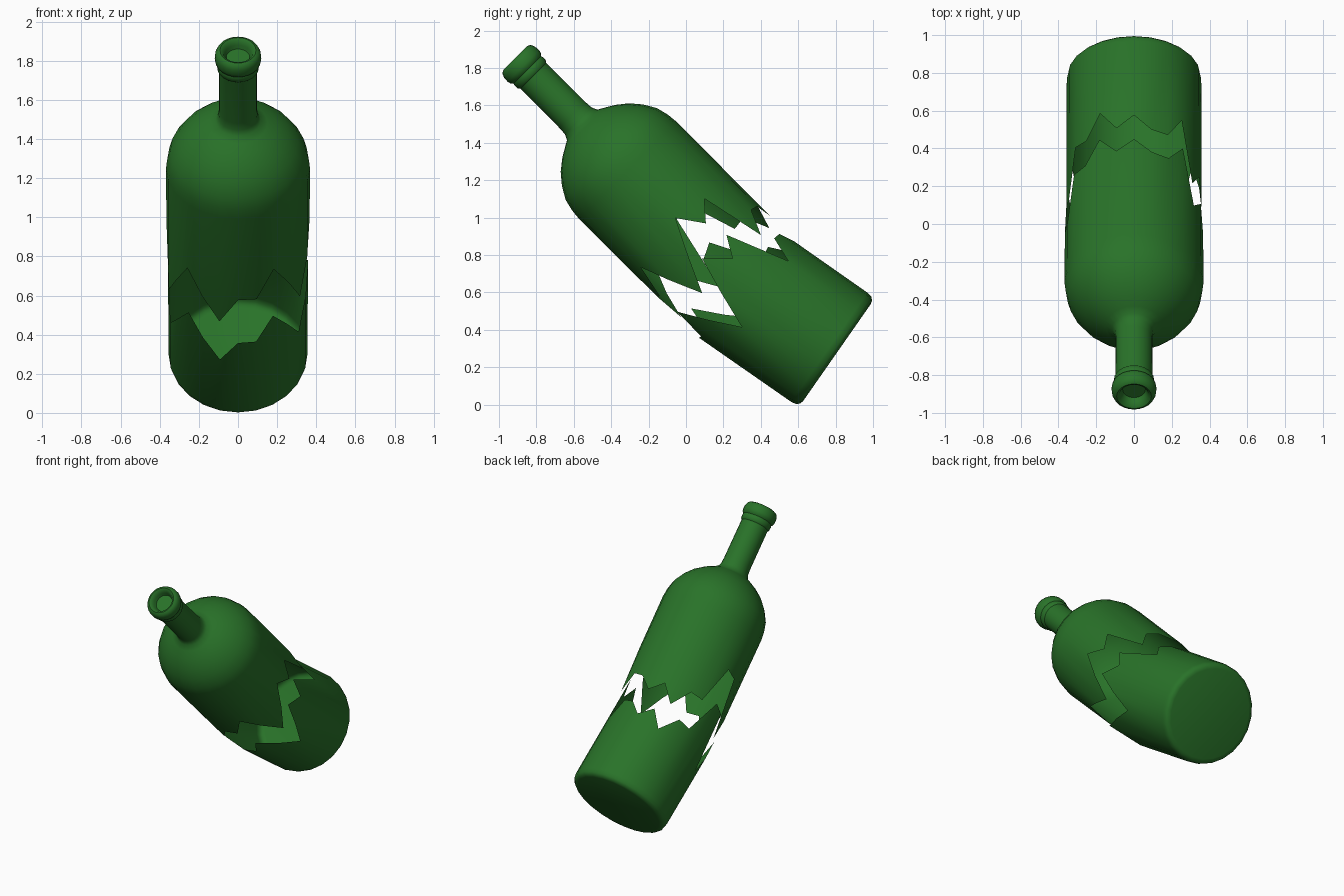
import bpy, bmesh
from math import cos, sin, radians, tau
from mathutils import Matrix

if "Cube" in bpy.data.objects:
    bpy.data.objects.remove(bpy.data.objects["Cube"])

SEG = 24
# height of the break line along the bottle, every 15 degrees from +x
CRACK = [.88, .745, .845, .493, .625, .615, .53, .607, .487, .625, .615, .897,
         .87, .455, .61, .775, .63, .485, .65, .645, .825, .67, .495, .69]

glass = bpy.data.materials.new("green_glass")
glass.diffuse_color = (0.022, 0.17, 0.022, 1)
glass.use_nodes = True
glass.node_tree.nodes["Principled BSDF"].inputs["Base Color"].default_value = glass.diffuse_color


def ring(bm, r, heights):
    return [bm.verts.new((r * cos(tau * i / SEG), r * sin(tau * i / SEG), heights[i]))
            for i in range(SEG)]


def shell(name, profile, crack_radius, crack_first, tilt, loc):
    """Lathe a profile of (radius, height), with the jagged break ring at one end."""
    bm = bmesh.new()
    rings = [ring(bm, r, [h] * SEG) for r, h in profile]
    jag = ring(bm, crack_radius, CRACK)
    rings = [jag] + rings if crack_first else rings + [jag]
    for a, b in zip(rings, rings[1:]):
        for i in range(SEG):
            j = (i + 1) % SEG
            bm.faces.new((a[i], a[j], b[j], b[i]))
    # close the intact end
    if crack_first:
        bm.faces.new(rings[-1])
    else:
        bm.faces.new(rings[0][::-1])
    bm.transform(Matrix.Translation(loc) @ Matrix.Rotation(radians(tilt), 4, 'X'))
    me = bpy.data.meshes.new(name)
    bm.to_mesh(me)
    bm.free()
    ob = bpy.data.objects.new(name, me)
    bpy.context.collection.objects.link(ob)
    me.materials.append(glass)
    bpy.context.view_layer.objects.active = ob
    ob.select_set(True)
    bpy.ops.object.shade_smooth_by_angle(angle=radians(40))
    ob.select_set(False)
    return ob


# lower half: flat base with a rounded rim
base = [(.315, 0), (.335, .005), (.35, .02), (.356, .05)]
shell("bottle_base", base, .357, False, 55.1, (0, .807, .278))

# upper half: shoulder, neck and collared lip with a shallow mouth
top = [(.368, 1.24), (.362, 1.30), (.346, 1.365), (.307, 1.432), (.258, 1.49),
       (.198, 1.537), (.15, 1.565), (.115, 1.585), (.101, 1.615), (.098, 1.66),
       (.097, 1.955), (.106, 1.965), (.107, 1.99), (.104, 2.0), (.115, 2.012),
       (.119, 2.03), (.117, 2.06), (.107, 2.082), (.092, 2.09), (.078, 2.082),
       (.068, 2.06), (.06, 2.04)]
shell("bottle_top", top, .366, True, 45, (0, .566, .375))
